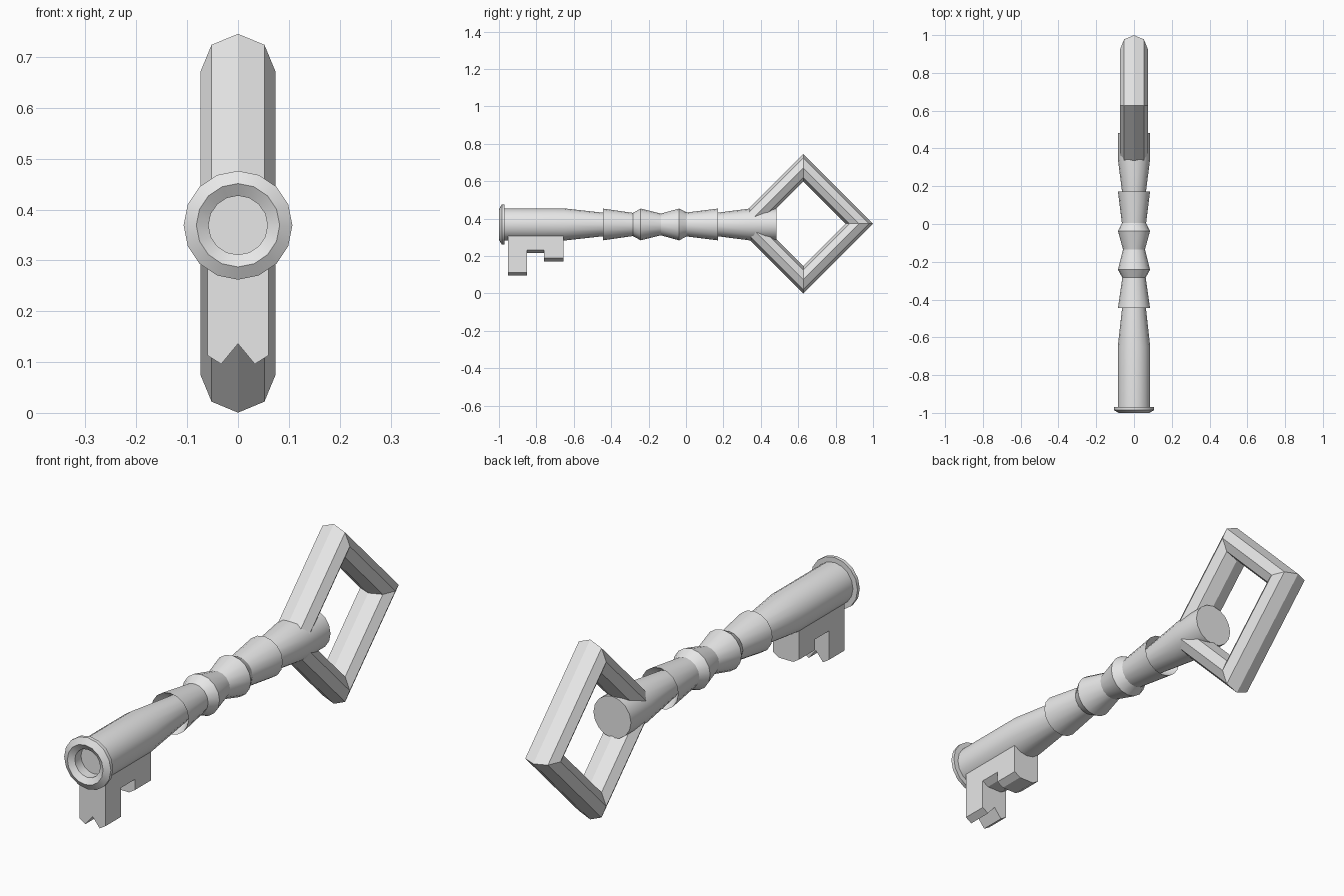
import bpy, bmesh, math

if "Cube" in bpy.data.objects:
    bpy.data.objects.remove(bpy.data.objects["Cube"])

AXIS_Z = 0.369
metal = bpy.data.materials.new("light grey metal")
metal.use_nodes = True
GREY = (0.8, 0.8, 0.8, 1)
metal.diffuse_color = GREY
metal.node_tree.nodes["Principled BSDF"].inputs["Base Color"].default_value = GREY


def finish(name, bm):
    """Turn a bmesh into a named metal object."""
    bmesh.ops.recalc_face_normals(bm, faces=bm.faces)
    mesh = bpy.data.meshes.new(name)
    bm.to_mesh(mesh)
    bm.free()
    mesh.materials.append(metal)
    obj = bpy.data.objects.new(name, mesh)
    bpy.context.collection.objects.link(obj)
    return obj


def lathe(name, profile, sides=16):
    """Spin (y, radius) points around the key's long axis."""
    bm = bmesh.new()
    verts = [bm.verts.new((0, y, r)) for y, r in profile]
    edges = [bm.edges.new(pair) for pair in zip(verts, verts[1:])]
    bmesh.ops.spin(bm, geom=verts + edges, cent=(0, 0, 0), axis=(0, 1, 0),
                   angle=math.tau, steps=sides)
    bmesh.ops.remove_doubles(bm, verts=bm.verts, dist=0.0005)
    obj = finish(name, bm)
    obj.location.z = AXIS_Z
    bpy.ops.object.select_all(action="DESELECT")
    obj.select_set(True)
    bpy.context.view_layer.objects.active = obj
    bpy.ops.object.shade_smooth_by_angle(angle=math.radians(28))


# Shaft: hollow flanged tip, tapered barrel, flared rings, plain end
lathe("shaft", [
    (-0.945, 0), (-0.945, 0.058), (-0.985, 0.058), (-1, 0.082),
    (-0.985, 0.107), (-0.97, 0.107), (-0.97, 0.086), (-0.65, 0.086),
    (-0.4, 0.058), (-0.445, 0.085), (-0.284, 0.062), (-0.242, 0.085),
    (-0.135, 0.058), (-0.037, 0.085), (0.004, 0.064), (0.172, 0.085),
    (0.13, 0.058), (0.34, 0.085), (0.483, 0.086), (0.483, 0)])

# Bow: upright diamond frame with an eight-sided section
bpy.ops.mesh.primitive_torus_add(
    major_segments=4, minor_segments=8, major_radius=0.299, minor_radius=0.0735,
    location=(0, 0.627, 0.373), rotation=(0, math.pi / 2, 0))
bow = bpy.context.object
bow.name = "bow"
bow.data.materials.append(metal)
bpy.ops.object.shade_flat()


# Bit: three blocks with chamfered lower corners, the front one notched
def tooth(name, y0, y1, tip, notch=0):
    w, top = 0.06, 0.31
    lower = [(-w, tip + 0.017), (-0.033, tip), (0.033, tip), (w, tip + 0.017)]
    if notch:
        lower.insert(2, (0, tip + notch))
    outline = [(-w, top)] + lower + [(w, top)]
    bm = bmesh.new()
    face = bm.faces.new([bm.verts.new((x, y0, z)) for x, z in outline])
    grown = bmesh.ops.extrude_face_region(bm, geom=[face], use_keep_orig=True)
    moved = [v for v in grown["geom"] if isinstance(v, bmesh.types.BMVert)]
    bmesh.ops.translate(bm, verts=moved, vec=(0, y1 - y0, 0))
    finish(name, bm)


tooth("bit_front_tooth", -0.952, -0.85, 0.096, notch=0.04)
tooth("bit_bridge", -0.85, -0.76, 0.216)
tooth("bit_back_tooth", -0.76, -0.655, 0.172)
